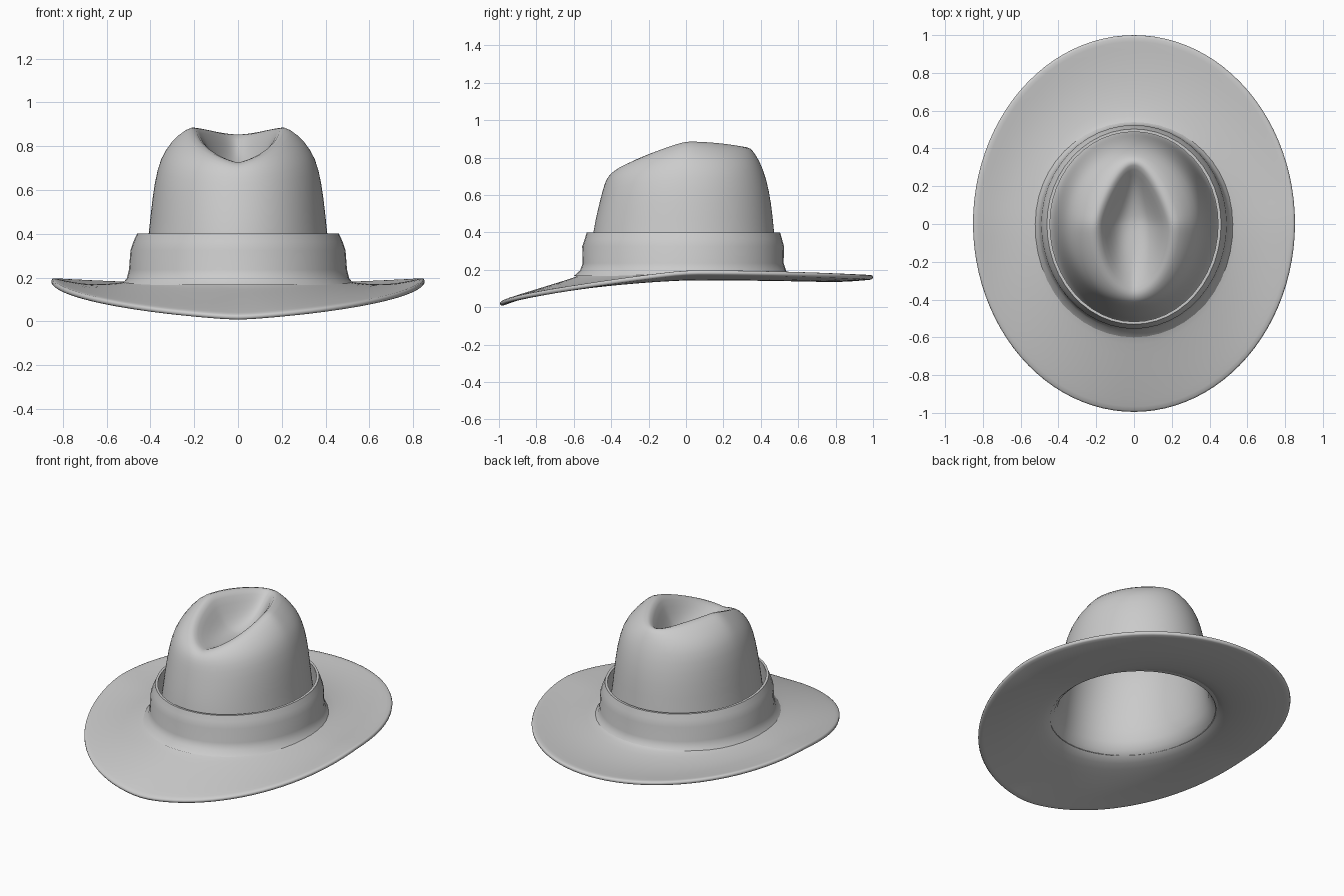
import bpy
import math

if "Cube" in bpy.data.objects:
    bpy.data.objects.remove(bpy.data.objects["Cube"])

SEG = 48


def ring_points(side, front, back, pinch=0.0):
    """Oval ring; each of side/front/back is (distance from centre, height)."""
    pts = []
    for i in range(SEG):
        a = 2 * math.pi * i / SEG
        c, s = math.cos(a), math.sin(a)
        if s < 0:
            w = 0.5 * abs(s) ** 1.2 + 0.5 * math.asin(min(1, -s)) / (math.pi / 2)
            y, z = s * front[0], side[1] + (front[1] - side[1]) * w
        else:
            y, z = s * back[0], side[1] + (back[1] - side[1]) * s ** 2
        pts.append((c * side[0] * (1 - pinch * max(0, s)), y, z))
    return pts


def loft(name, rings, closed=False, tip=None):
    """Skin a stack of rings, optionally looping it or closing it at a tip."""
    verts = [p for r in rings for p in r]
    n = len(rings)
    faces = []
    for k in range(n if closed else n - 1):
        a, b = k * SEG, ((k + 1) % n) * SEG
        for i in range(SEG):
            j = (i + 1) % SEG
            faces.append((a + i, a + j, b + j, b + i))
    if tip:
        verts.append(tip)
        a = (n - 1) * SEG
        faces += [(a + i, a + (i + 1) % SEG, len(verts) - 1) for i in range(SEG)]
    mesh = bpy.data.meshes.new(name)
    mesh.from_pydata(verts, [], faces)
    mesh.shade_smooth()
    obj = bpy.data.objects.new(name, mesh)
    bpy.context.collection.objects.link(obj)
    return obj


# Felt body: curled brim, crown wall, then the teardrop hollow on top
body = [
    ring_points((0.853, 0.200), (1.003, 0.024), (1.003, 0.173)),
    ring_points((0.835, 0.196), (0.980, 0.034), (0.980, 0.172)),
    ring_points((0.760, 0.178), (0.890, 0.066), (0.880, 0.162)),
    ring_points((0.660, 0.166), (0.760, 0.108), (0.740, 0.158)),
    ring_points((0.550, 0.174), (0.630, 0.148), (0.610, 0.170)),
    ring_points((0.480, 0.185), (0.550, 0.175), (0.530, 0.188)),
    ring_points((0.430, 0.230), (0.515, 0.230), (0.490, 0.230)),
    ring_points((0.408, 0.400), (0.500, 0.400), (0.472, 0.400)),
    ring_points((0.393, 0.560), (0.468, 0.540), (0.457, 0.560)),
    ring_points((0.370, 0.700), (0.445, 0.630), (0.430, 0.690)),
    ring_points((0.335, 0.785), (0.428, 0.680), (0.395, 0.780)),
    ring_points((0.275, 0.855), (0.405, 0.712), (0.360, 0.835), 0.15),
    ring_points((0.210, 0.897), (0.370, 0.727), (0.330, 0.862), 0.35),
    ring_points((0.175, 0.870), (0.335, 0.722), (0.295, 0.838), 0.4),
    ring_points((0.130, 0.775), (0.250, 0.702), (0.220, 0.765), 0.4),
    ring_points((0.085, 0.710), (0.150, 0.690), (0.130, 0.715), 0.3),
    ring_points((0.040, 0.688), (0.060, 0.685), (0.050, 0.690)),
]
crown_and_brim = loft("crown_and_brim", body, tip=(0, 0, 0.683))
sol = crown_and_brim.modifiers.new("thickness", "SOLIDIFY")
sol.thickness = 0.026
sol.offset = -1
crown_and_brim.modifiers.new("smooth", "SUBSURF").levels = 1
crown_and_brim.modifiers["smooth"].render_levels = 1

# Hat band: flared foot, upright wall, turned-in top edge with a gap to the crown
section = [
    (0.535, 0.600, 0.565, 0.166), (0.508, 0.567, 0.535, 0.195),
    (0.498, 0.552, 0.522, 0.235), (0.491, 0.555, 0.524, 0.325),
    (0.477, 0.541, 0.513, 0.365), (0.461, 0.531, 0.503, 0.400),
    (0.445, 0.517, 0.488, 0.400), (0.455, 0.525, 0.495, 0.320),
    (0.465, 0.530, 0.500, 0.170),
]
band = loft("hat_band", [ring_points((x, z), (f, z), (b, z))
                         for x, f, b, z in section], closed=True)
bpy.ops.object.select_all(action="DESELECT")
band.select_set(True)
bpy.context.view_layer.objects.active = band
bpy.ops.object.shade_smooth_by_angle(angle=math.radians(40))
